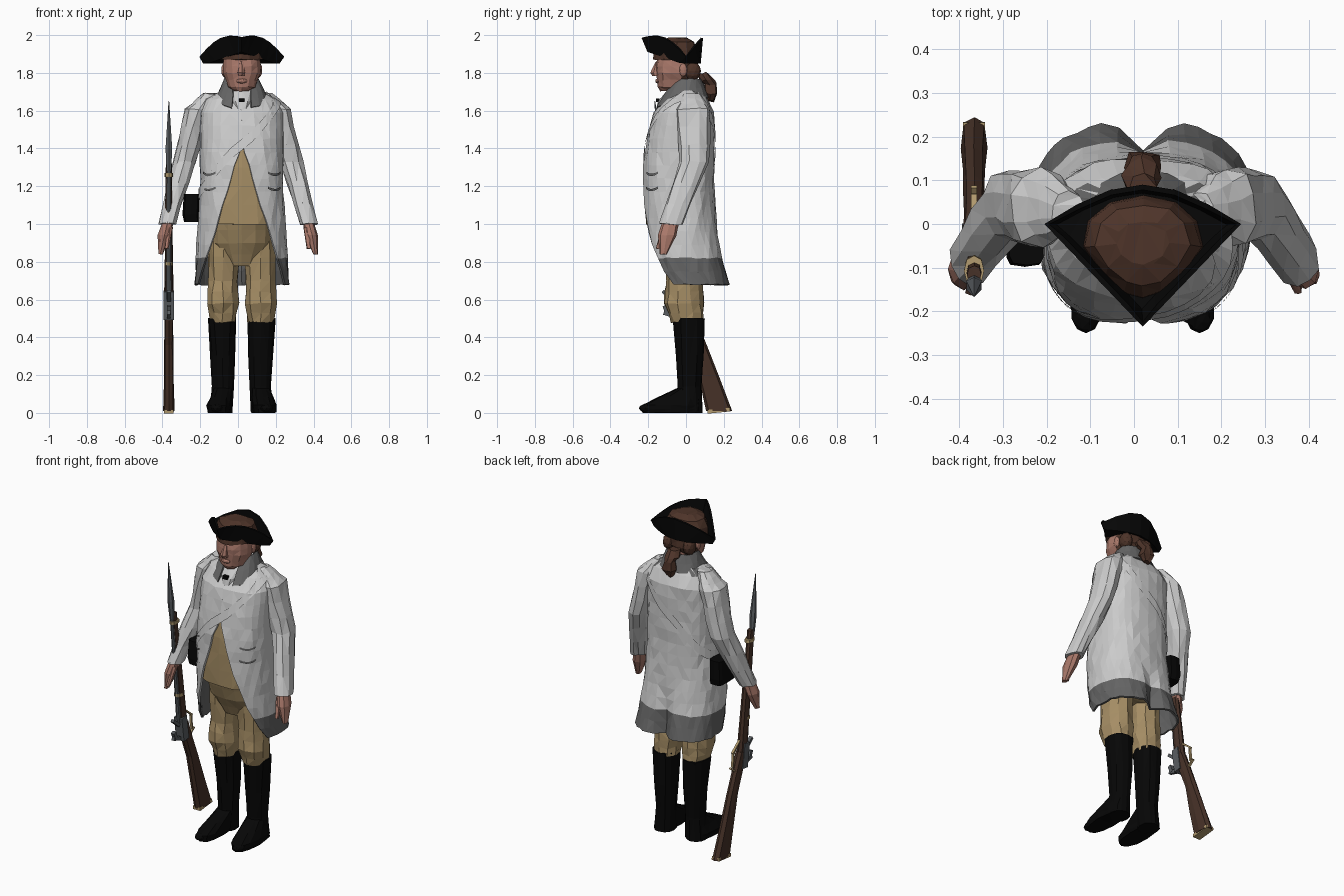
import bpy, bmesh, math, random
from mathutils import Vector

random.seed(4)
if "Cube" in bpy.data.objects:
    bpy.data.objects.remove(bpy.data.objects["Cube"])


def material(name, *rgb):
    m = bpy.data.materials.new(name)
    m.use_nodes = True
    m.diffuse_color = (*rgb, 1)
    m.node_tree.nodes["Principled BSDF"].inputs["Base Color"].default_value = (*rgb, 1)
    return m


WHITE = material("coat white", .6, .6, .6)
GREY = material("trim grey", .13, .13, .13)
TAN = material("breeches tan", .38, .27, .13)
SKIN = material("skin", .4, .19, .145)
BROWN = material("hair brown", .075, .034, .022)
BLACK = material("black leather", .002, .002, .002)
STEEL = material("steel", .1, .11, .12)
BRASS = material("brass", .45, .33, .16)
WOOD = material("stock wood", .06, .03, .02)


def finish(name, bm, *mats):
    mesh = bpy.data.meshes.new(name)
    bm.to_mesh(mesh)
    bm.free()
    for m in mats:
        mesh.materials.append(m)
    ob = bpy.data.objects.new(name, mesh)
    bpy.context.collection.objects.link(ob)
    return ob


def bridge(bm, low, high, count):
    for j in range(count):
        k = (j + 1) % len(low)
        bm.faces.new((low[j], low[k], high[k], high[j]))


def ring_point(ring, angle, power):
    """Point on a rounded section (z, centre x, half width, front y, back y)."""
    z, centre, half, front, back = ring[:5]
    c, s = math.cos(angle), math.sin(angle)
    x = centre + half * math.copysign(abs(c) ** power, c)
    y = (front + back) / 2 + (back - front) / 2 * math.copysign(abs(s) ** power, s)
    return Vector((x, y, z))


def loft(name, mats, rings, sides=10, power=.9, jitter=.003, steps=1, is_open=False,
         rule=None, shape=None):
    """Skin horizontal sections; an open loft has a gap at the front."""
    rings = sorted(rings)
    dense = [rings[0]]
    for low, high in zip(rings, rings[1:]):
        for i in range(1, steps + 1):
            dense.append([a + (b - a) * i / steps for a, b in zip(low, high)])
    bm, rows = bmesh.new(), []
    for ring in dense:
        gap = math.acos((ring[5] / ring[2]) ** (1 / power)) if is_open else math.pi / 2
        start = -gap
        span = math.pi + 2 * gap
        row = []
        for j in range(sides + is_open):
            v = ring_point(ring, start + span * j / sides, power)
            if shape:
                shape(v)
            v += Vector([random.uniform(-jitter, jitter) for axis in "xyz"])
            v.z = max(v.z, 0)
            row.append(bm.verts.new(v))
        rows.append(row)
    for low, high in zip(rows, rows[1:]):
        bridge(bm, low, high, sides)
    if not is_open:
        bm.faces.new(rows[0][::-1])
        bm.faces.new(rows[-1])
    bmesh.ops.triangulate(bm, faces=bm.faces[:])
    if rule:
        for face in bm.faces:
            face.material_index = rule(face.calc_center_median())
    return finish(name, bm, *mats)


def limb(name, mat, depth, points, **options):
    """Loft through points (x, y, z, radius); depth widens it front to back."""
    rings = [(z, x, r, y - r * depth, y + r * depth) for x, y, z, r in points]
    return loft(name, [mat], rings, **options)


def ball(name, mat, place, size):
    bm = bmesh.new()
    bmesh.ops.create_icosphere(bm, subdivisions=2, radius=1)
    bmesh.ops.scale(bm, vec=size, verts=bm.verts)
    finish(name, bm, mat).location = place


def box(name, mat, place, size, tilt=0):
    bm = bmesh.new()
    bmesh.ops.create_cube(bm, size=1)
    bmesh.ops.scale(bm, vec=size, verts=bm.verts)
    ob = finish(name, bm, mat)
    ob.location, ob.rotation_euler.x = place, tilt


def cloth(ob, **settings):
    solid = ob.modifiers.new("cloth", "SOLIDIFY")
    solid.thickness, solid.offset = .012, -1
    for key, value in settings.items():
        setattr(solid, key, value)


# Coat: the skirt flares, the front opens downward, the tails split at the back
MID = .02


def coat_ring(z, grow=0):
    skirt = max(0, 1.2 - z) * 2
    chest = max(0, z - 1.2) * 2
    shoulder = max(0, z - 1.6) * 8
    half = .22 + .03 * skirt - .145 * shoulder ** 2
    front = -.23 + .06 * skirt ** 3 + .1 * chest ** 2 + .07 * shoulder
    back = .15 + .08 * skirt ** 2 - .07 * shoulder
    gap = max(0, 1.43 - z) * .31
    return z, MID, half + grow, front - grow, back + grow, gap


def split_tails(v):
    if v.y > .05:
        v.y -= .25 * max(0, .95 - v.z) * max(0, 1 - abs(v.x - MID) / .07)


def coat_trim(c):
    """Grey hem and grey patches behind the shoulders."""
    return int(c.z < .81 or (c.z > 1.66 and c.y > .04 and abs(c.x - MID) > .09))


coat = loft("coat", [WHITE, GREY], [coat_ring(.68 + .07 * i) for i in range(16)], sides=28,
            power=.8, jitter=.004, is_open=True, rule=coat_trim, shape=split_tails)
cloth(coat, material_offset=1)


# Strap and pocket slits follow the coat surface
def band(name, mat, start, end, height, width, steps):
    bm, rows = bmesh.new(), []
    for i in range(steps + 1):
        angle = start + (end - start) * i / steps
        z = height(angle)
        rows.append([bm.verts.new(ring_point(coat_ring(level, .007), angle, .8))
                     for level in (z - width / 2, z + width / 2)])
    for a, b in zip(rows, rows[1:]):
        bm.faces.new((a[0], b[0], b[1], a[1]))
    finish(name, bm, mat)


band("shoulder_strap", WHITE, 0, math.tau, lambda a: 1.42 + .26 * math.cos(a), .06, 36)
for side, middle in (("left", -.75), ("right", math.pi + .75)):
    for part, z in (("upper", 1.36), ("lower", 1.28)):
        band(f"{side}_{part}_pocket_slit", GREY, middle - .25, middle + .25,
             lambda a: z - .1 * math.cos(a - middle) ** 4, .012, 5)

# Waistcoat and hips
loft("waistcoat", [TAN], [coat_ring(1 + .1 * i, -.014) for i in range(5)], sides=20, power=.8)
loft("hips", [TAN], [(.78, MID, .09, -.1, .1), (.9, MID, .17, -.16, .13),
                     (1.04, MID, .17, -.21, .13)], sides=16, steps=2)

# Legs, boots, arms and hands on both sides
for side, sign in (("left", 1), ("right", -1)):
    def side_limb(part, mat, depth, middle, *points, **options):
        limb(f"{side}_{part}", mat, depth,
             [(middle + sign * x, y, z, r) for x, y, z, r in points], **options)

    side_limb("breeches_leg", TAN, 1.2, MID, (.1, .01, .48, .072), (.1, -.01, .58, .086),
              (.1, -.01, .7, .08), (.09, -.01, .95, .09), steps=2, jitter=.005)
    side_limb("boot", BLACK, 1.1, MID, (.105, .015, .5, .077), (.1, .02, .3, .066),
              (.1, .02, .14, .056), (.11, .02, 0, .06), sides=12)
    foot = MID + sign * .12
    loft(f"{side}_foot", [BLACK], [(0, foot, .06, -.23, .08), (.04, foot, .066, -.235, .08),
                                   (.13, MID + sign * .1, .05, -.05, .08)], sides=12, steps=2)
    ball(f"{side}_toe", BLACK, (MID + sign * .13, -.2, .025), (.035, .05, .025))
    side_limb("sleeve", WHITE, 1.3, 0, (.15, .03, 1.69, .035), (.21, .035, 1.61, .07),
              (.285, .045, 1.33, .062), (.375, -.08, 1, .047), steps=3, jitter=.005)
    side_limb("hand", SKIN, 1.5, 0, (.37, -.08, 1.02, .03), (.39, -.1, .94, .033),
              (.41, -.12, .84, .012), sides=8)
    side_limb("thumb", SKIN, 1.2, 0, (.36, -.11, .98, .016), (.375, -.15, .87, .01), sides=6)
    # Ears and side hair
    ball(f"{side}_ear", SKIN, (MID + sign * .095, -.015, 1.815), (.014, .022, .035))
    ball(f"{side}_hair_roll", BROWN, (MID + sign * .07, .035, 1.81), (.035, .045, .05))


# Collar falling to points in front, neck and cravat
def drop_points(v):
    v.z -= .45 * max(0, -v.y - .04)


collar = loft("collar", [GREY], [(1.67, MID, .14, -.165, .125, .05), (1.77, MID, .09, -.075, .085, .05)],
              sides=16, steps=2, is_open=True, shape=drop_points)
cloth(collar)
limb("neck", SKIN, 1, [(MID, -.01, 1.64, .06), (MID, -.01, 1.78, .06)])
limb("cravat", WHITE, .8, [(MID, -.135, 1.6, .03), (MID, -.11, 1.65, .05), (MID, -.04, 1.71, .07)])
box("cravat_clasp", BLACK, (MID, -.15, 1.655), (.03, .02, .02))

# Head, coloured as hair behind the cheeks
loft("head", [SKIN, BROWN], [(1.705, MID, .04, -.135, -.03), (1.725, MID, .072, -.15, .03),
                             (1.8, MID, .1, -.16, .065), (1.87, MID, .1, -.155, .065)],
     sides=14, power=.85, steps=2, rule=lambda c: int(c.y > -.015))
limb("nose", SKIN, 1.2, [(MID, -.155, 1.785, .02), (MID, -.16, 1.8, .022), (MID, -.15, 1.86, .01)],
     sides=6)
ball("lips", SKIN, (MID, -.15, 1.757), (.03, .013, .013))
limb("ponytail", BROWN, .9, [(MID, .13, 1.65, .02), (MID, .13, 1.69, .045), (MID, .13, 1.74, .03),
                             (MID, .11, 1.76, .045), (MID, .08, 1.8, .035)], sides=8, jitter=.006)

# Three-cornered hat: each brim edge bows and lifts between two corners
front, left = Vector((0, -.235, 1.985)), Vector((.225, 0, 1.885))
right = Vector((-left.x, left.y, left.z))
rim, base = [], []
bm = bmesh.new()
for a, b, bow, lift in ((right, front, 0, .05), (front, left, 0, .05), (left, right, .09, .1)):
    for i in range(6):
        p = a.lerp(b, i / 6) + Vector((0, bow, lift)) * math.sin(math.pi * i / 6)
        p.x += MID
        rim.append(bm.verts.new(p))
        base.append(bm.verts.new((p.x * .9, p.y * .87, 1.85 + .3 * max(0, -p.y - .03))))
bridge(bm, base, rim, len(base))
bm.faces.new(base[::-1])
bmesh.ops.triangulate(bm, faces=bm.faces[:])
cloth(finish("hat_brim", bm, BLACK))


def taper_front(v):
    v.x = MID + (v.x - MID) * (1 - 4 * max(0, -.05 - v.y))


limb("hat_crown", BROWN, .85, [(MID, -.055, 1.87, .14), (MID, -.055, 1.92, .135),
                               (MID, -.05, 1.965, .11), (MID, -.045, 1.985, .06)],
     sides=12, shape=taper_front)

# Cartridge pouch
limb("pouch", BLACK, 2, [(-.245, -.01, 1.01, .04), (-.25, -.01, 1.05, .044), (-.245, -.01, 1.16, .042)],
     power=.4, sides=12, jitter=0)

# Musket: butt, stock, barrel, bayonet and fittings
GUN = -.366


def bore(z):
    return -.1 * z


loft("butt", [WOOD], [(.01, GUN, .03, .105, .245), (.36, GUN, .023, .03, .108),
                      (.6, GUN, .025, -.065, .01)], sides=8, power=.7, steps=2, jitter=.002)
box("butt_plate", BRASS, (GUN, .173, .012), (.05, .12, .02), .1)
limb("stock", WOOD, 1.4, [(GUN, bore(.6) + .03, .6, .025), (GUN, bore(1.32) + .015, 1.32, .016)],
     sides=8, steps=3, jitter=.001)
limb("barrel", STEEL, 1, [(GUN, bore(.6), .6, .014), (GUN, bore(1.4), 1.4, .011)], sides=8, jitter=0)
limb("bayonet", STEEL, .9, [(GUN, bore(1.28), 1.28, .014), (GUN, bore(1.4), 1.4, .02),
                            (GUN, bore(1.65), 1.65, .002)], sides=6, jitter=0)
for z in (.78, 1.04, 1.25):
    limb("barrel_band", BRASS, 1.5, [(GUN, bore(h) + .02, h, .023) for h in (z, z + .02)],
         sides=8, jitter=0)
box("lock_plate", STEEL, (GUN, -.035, .57), (.055, .05, .15), .15)
box("hammer", STEEL, (GUN, -.085, .52), (.018, .07, .022), -.3)
box("hammer_jaw", STEEL, (GUN, -.105, .545), (.022, .022, .05), .4)
box("frizzen", STEEL, (GUN, -.095, .62), (.02, .075, .018), -.7)
for part, y, z, tilt in (("lower", .05, .5, -.9), ("middle", .06, .57, .1), ("upper", .03, .64, .9)):
    box(f"{part}_trigger_guard", BRASS, (GUN, y, z), (.014, .01, .09), tilt)
